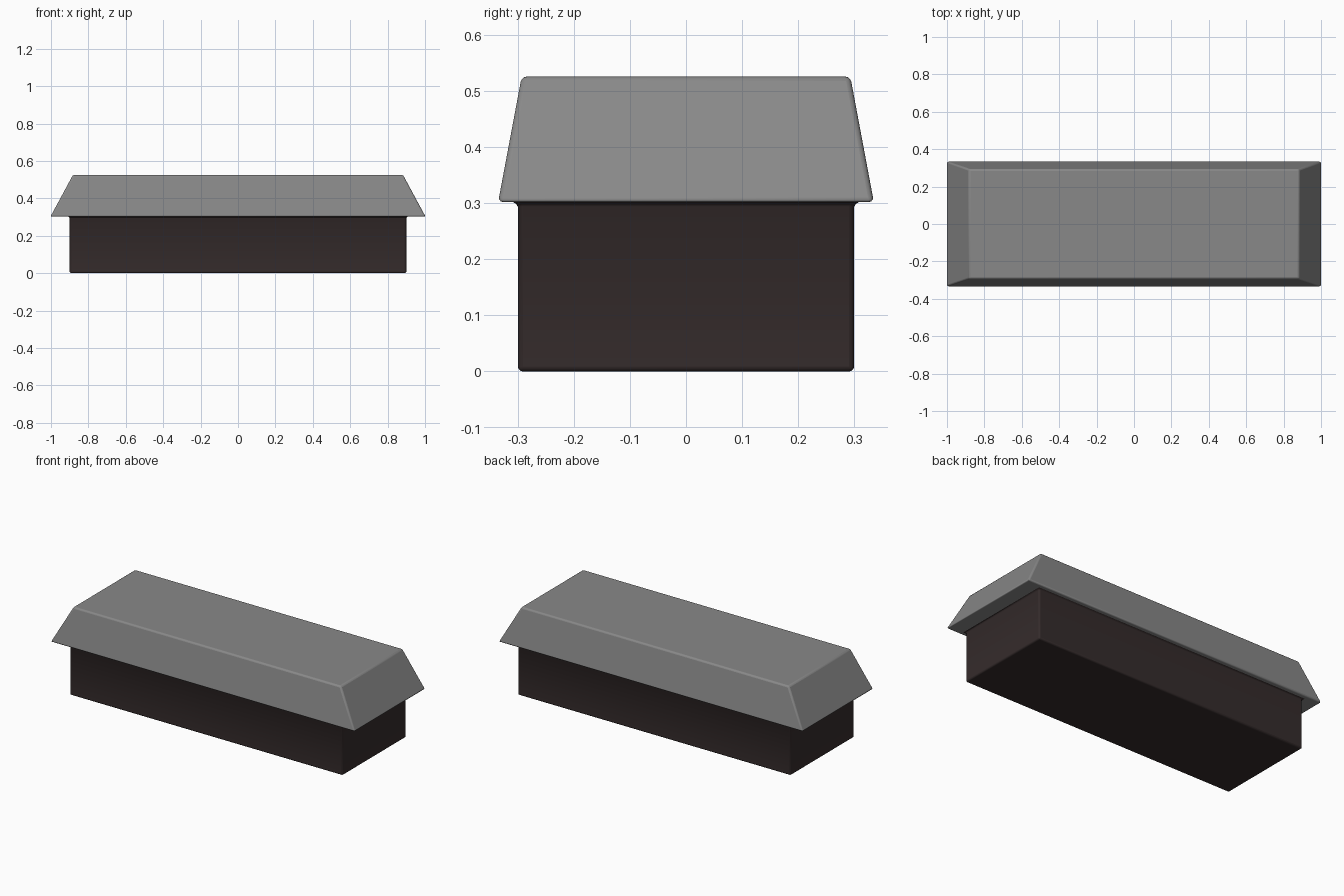
import bpy, bmesh, math

if "Cube" in bpy.data.objects:
    bpy.data.objects.remove(bpy.data.objects["Cube"])


def material(name, rgb):
    m = bpy.data.materials.new(name)
    m.diffuse_color = (*rgb, 1.0)
    m.use_nodes = True
    m.node_tree.nodes["Principled BSDF"].inputs["Base Color"].default_value = m.diffuse_color
    return m


def loft(name, rings, mat, bevel):
    """Stack of rectangles (half x, half y, z), capped and softly bevelled."""
    bm = bmesh.new()
    loops = [[bm.verts.new((sx * x, sy * y, z))
              for sx, sy in ((-1, -1), (1, -1), (1, 1), (-1, 1))]
             for x, y, z in rings]
    bm.faces.new(loops[0][::-1])
    bm.faces.new(loops[-1])
    for a, b in zip(loops, loops[1:]):
        for i in range(4):
            j = (i + 1) % 4
            bm.faces.new((a[i], a[j], b[j], b[i]))
    me = bpy.data.meshes.new(name)
    bm.to_mesh(me)
    bm.free()
    me.materials.append(mat)
    ob = bpy.data.objects.new(name, me)
    bpy.context.collection.objects.link(ob)
    mod = ob.modifiers.new("soft_edges", 'BEVEL')
    mod.width = bevel
    mod.segments = 3
    mod.limit_method = 'ANGLE'
    mod.angle_limit = math.radians(50)
    bpy.context.view_layer.objects.active = ob
    ob.select_set(True)
    bpy.ops.object.shade_smooth_by_angle(angle=math.radians(40))
    ob.select_set(False)
    return ob


dark = material("dark brown", (0.036, 0.025, 0.025))
grey = material("mid grey", (0.25, 0.25, 0.25))

# Box body, with a small flare where it meets the lid
loft("body", [(0.90, 0.30, 0.0), (0.90, 0.30, 0.294),
              (0.903, 0.303, 0.299), (0.912, 0.312, 0.303)], dark, 0.009)

# Tapered overhanging lid
loft("lid", [(1.003, 0.335, 0.302), (0.882, 0.293, 0.526)], grey, 0.009)
